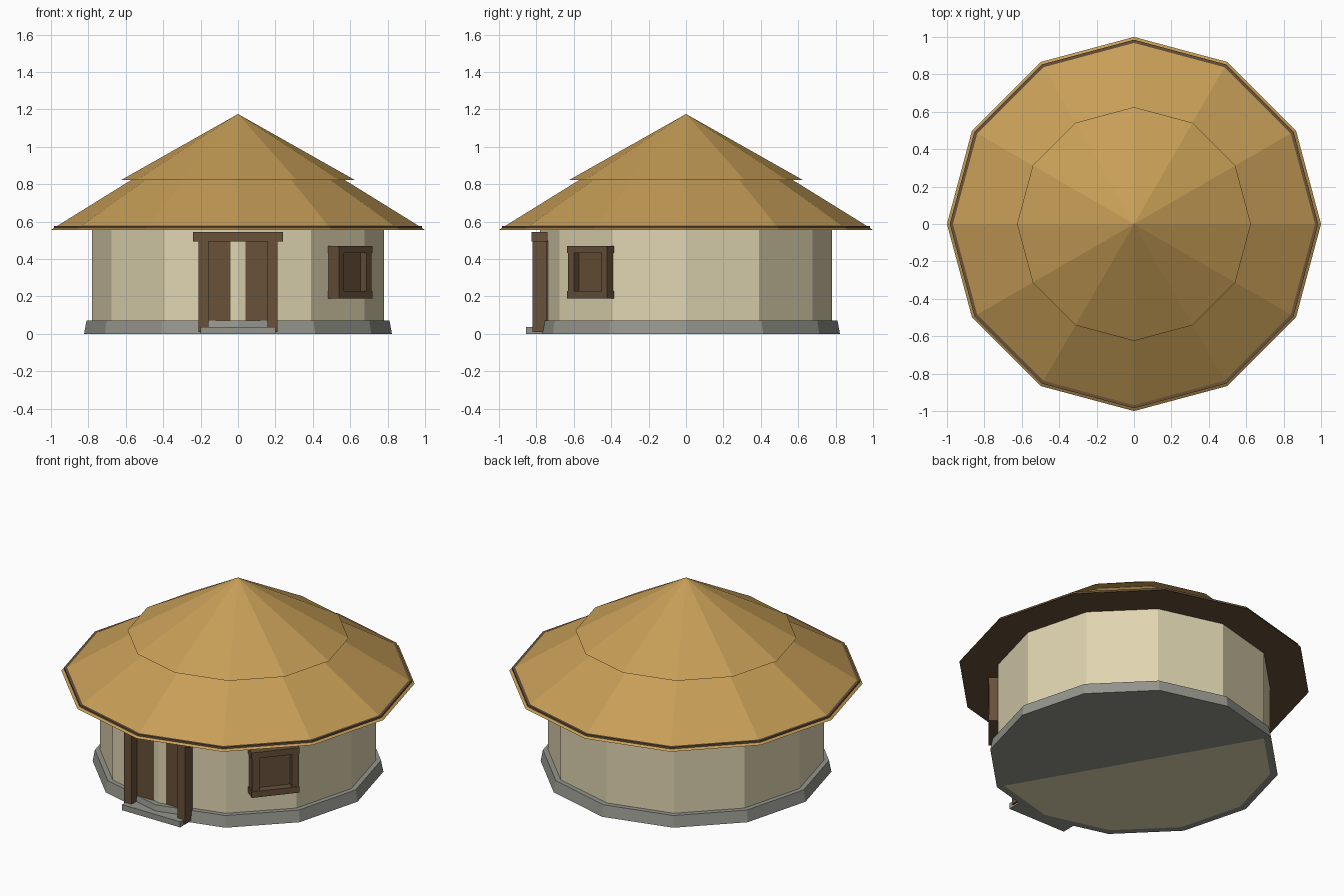
import bpy, bmesh
from math import cos, sin, radians
from mathutils import Matrix, Vector

old = bpy.data.objects.get("Cube")
if old:
    bpy.data.objects.remove(old, do_unlink=True)

SIDES = 12


def material(name, hex_code):
    srgb = [int(hex_code[i:i + 2], 16) / 255 for i in (0, 2, 4)]
    rgba = [((c + 0.055) / 1.055) ** 2.4 for c in srgb] + [1]
    mat = bpy.data.materials.new(name)
    mat.use_nodes = True
    mat.diffuse_color = rgba
    bsdf = mat.node_tree.nodes["Principled BSDF"]
    bsdf.inputs["Base Color"].default_value = rgba
    bsdf.inputs["Roughness"].default_value = 0.9
    return mat


plaster = material("plaster", "e0d5b1")
stone = material("stone", "95958d")
wood = material("dark wood", "68513a")
thatch = material("thatch", "c79e57")


def finish(name, bm, mats, rule=None):
    bmesh.ops.recalc_face_normals(bm, faces=bm.faces)
    if rule:
        for face in bm.faces:
            face.material_index = int(rule(face))
    mesh = bpy.data.meshes.new(name)
    bm.to_mesh(mesh)
    bm.free()
    for mat in mats:
        mesh.materials.append(mat)
    obj = bpy.data.objects.new(name, mesh)
    bpy.context.collection.objects.link(obj)
    return obj


def lathe(name, profile, mats, rule=None):
    """Turn a (radius, height) profile into a faceted solid."""
    bm = bmesh.new()
    rings = []
    for r, z in profile:
        if r == 0:
            rings.append([bm.verts.new((0, 0, z))] * SIDES)
        else:
            turns = [radians(360 * i / SIDES) for i in range(SIDES)]
            rings.append([bm.verts.new((r * cos(a), r * sin(a), z)) for a in turns])
    for low, high in zip(rings, rings[1:]):
        for i in range(SIDES):
            j = (i + 1) % SIDES
            corners = dict.fromkeys((low[i], low[j], high[j], high[i]))
            bm.faces.new(list(corners))
    return finish(name, bm, mats, rule)


def box(name, xs, ys, zs, mat, turn=0):
    """Box between the given limits, then turned about the hut's axis."""
    bm = bmesh.new()
    size = [b - a for a, b in (xs, ys, zs)]
    centre = Vector([(a + b) / 2 for a, b in (xs, ys, zs)])
    place = Matrix.Rotation(radians(turn), 4, "Z") @ Matrix.Translation(centre)
    bmesh.ops.create_cube(bm, size=1, matrix=place @ Matrix.Diagonal((*size, 1)))
    return finish(name, bm, [mat])


# Stone footing; half of the underside shows the plaster floor
def floor_half(face):
    c = face.calc_center_median()
    side = Vector((cos(radians(210)), sin(radians(210)), 0))
    return c.z < 0.001 and c.length < 0.7 and c.dot(side) > 0


lathe("footing", [(0, 0), (0.78, 0), (0.823, 0), (0.81, 0.07), (0, 0.07)],
      [stone, plaster], floor_half)

# Round plastered wall
lathe("wall", [(0, 0.05), (0.78, 0.05), (0.78, 0.56), (0, 0.56)], [plaster])


# Lower roof with dark underside and raised rim band
def roof_wood(face):
    c = face.calc_center_median()
    rim = 0.93 < Vector((c.x, c.y)).length < 0.953 and c.z > 0.564
    return face.normal.z < -0.9 or (rim and abs(face.normal.z) not in (0.5,))


lathe("lower_roof", [(0, 0.555), (1, 0.555), (0.985, 0.565), (0.985, 0.576),
                     (0.968, 0.576), (0.5, 0.866), (0, 0.866)],
      [thatch, wood], roof_wood)

# Upper roof cap
lathe("upper_roof", [(0, 0.822), (0.625, 0.822), (0, 1.175)], [thatch])

# Doorway: step, door panel, posts and lintel
box("door_step", (-0.2, 0.2), (-0.855, -0.74), (0, 0.035), stone)
box("door_panel", (-0.16, 0.16), (-0.769, -0.7), (0.06, 0.5), wood)
for side, sign in (("left", 1), ("right", -1)):
    box(side + "_door_post", sorted((sign * 0.158, sign * 0.21)),
        (-0.82, -0.745), (0.01, 0.5), wood)
box("door_lintel", (-0.24, 0.24), (-0.825, -0.74), (0.493, 0.545), wood)

# Window, set round on the left front of the wall
TURN = 50
box("window_panel", (-0.11, 0.11), (-0.776, -0.73), (0.21, 0.45), wood, TURN)
for side, sign in (("left", 1), ("right", -1)):
    box(side + "_window_post", sorted((sign * 0.095, sign * 0.136)),
        (-0.818, -0.745), (0.2, 0.46), wood, TURN)
for part, low in (("sill", 0.19), ("head", 0.432)):
    box("window_" + part, (-0.14, 0.14), (-0.822, -0.745), (low, low + 0.038),
        wood, TURN)
